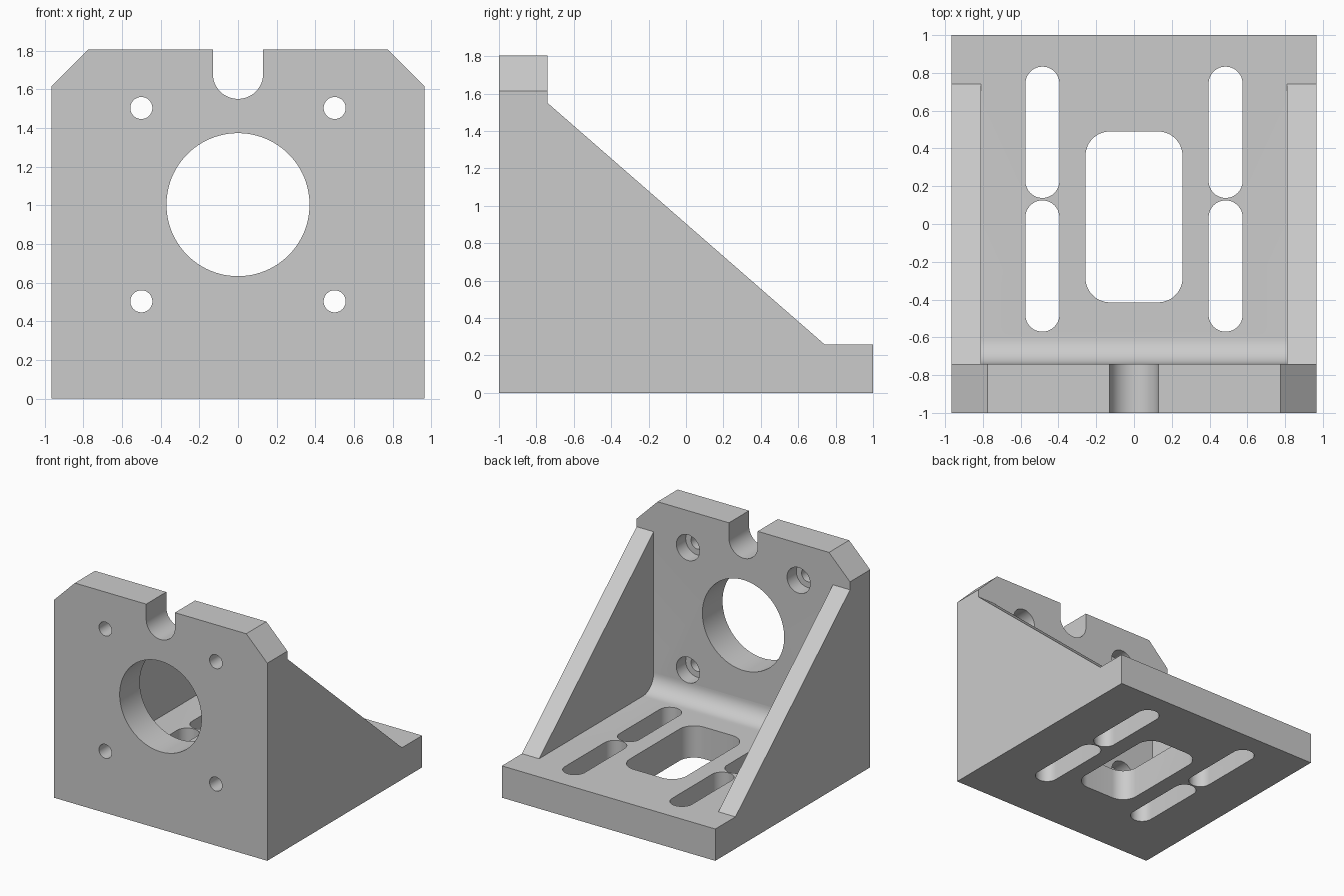
import bpy, bmesh, math
from mathutils import Vector

default = bpy.data.objects.get("Cube")
if default:
    bpy.data.objects.remove(default, do_unlink=True)

W, TOP, T = 0.965, 1.805, 0.26      # half width, height, plate thickness
INNER = -1 + T                      # back face of the upright plate

grey = bpy.data.materials.new("machined_grey")
grey.use_nodes = True
grey.diffuse_color = (0.6, 0.6, 0.6, 1)
grey.node_tree.nodes["Principled BSDF"].inputs["Base Color"].default_value = (0.6, 0.6, 0.6, 1)


def prism(name, outline, axis, lo, hi):
    """Extrude a 2D outline along an axis: x uses (y, z), y uses (x, z), z uses (x, y)."""
    place = {"x": lambda a, b, d: (d, a, b),
             "y": lambda a, b, d: (a, d, b),
             "z": lambda a, b, d: (a, b, d)}[axis]
    bm = bmesh.new()
    face = bm.faces.new([bm.verts.new(place(a, b, lo)) for a, b in outline])
    side = bmesh.ops.extrude_face_region(bm, geom=[face])
    moved = [g for g in side["geom"] if isinstance(g, bmesh.types.BMVert)]
    bmesh.ops.translate(bm, verts=moved, vec=Vector(place(0, 0, hi - lo)))
    bmesh.ops.recalc_face_normals(bm, faces=bm.faces)
    mesh = bpy.data.meshes.new(name)
    bm.to_mesh(mesh)
    bm.free()
    mesh.materials.append(grey)
    ob = bpy.data.objects.new(name, mesh)
    bpy.context.collection.objects.link(ob)
    return ob


def arc(cx, cy, r, start, end, n):
    angles = [math.radians(start + (end - start) * i / n) for i in range(n + 1)]
    return [(cx + r * math.cos(a), cy + r * math.sin(a)) for a in angles]


def circle(cx, cy, r, n=48):
    return arc(cx, cy, r, 0, 360, n)[:-1]


def rounded(x0, x1, y0, y1, r, n=12):
    return (arc(x1 - r, y1 - r, r, 0, 90, n) + arc(x0 + r, y1 - r, r, 90, 180, n)
            + arc(x0 + r, y0 + r, r, 180, 270, n) + arc(x1 - r, y0 + r, r, 270, 360, n))


def combine(body, other, operation):
    mod = body.modifiers.new(operation, "BOOLEAN")
    mod.operation, mod.solver, mod.object = operation, "EXACT", other
    bpy.context.view_layer.objects.active = body
    bpy.ops.object.modifier_apply(modifier=mod.name)
    bpy.data.objects.remove(other, do_unlink=True)


# Upright plate and base in one L section, with a fillet in the inner corner
R = 0.14
section = ([(-1, 0), (1, 0), (1, T)]
           + arc(INNER + R, T + R, R, 270, 180, 12)
           + [(INNER, TOP), (-1, TOP)])
bracket = prism("angle_bracket", section, "x", -W, W)

# Sloping side webs
web = [(-0.9, 0.1), (0.74, 0.1), (0.74, T), (INNER, 1.55), (-0.9, 1.55)]
for s in (-1, 1):
    lo, hi = sorted((s * 0.81, s * W))
    combine(bracket, prism("side_web", web, "x", lo, hi), "UNION")


def cut(name, outline, axis, lo, hi):
    combine(bracket, prism(name, outline, axis, lo, hi), "DIFFERENCE")


# Large bore and the round-bottomed top notch
cut("main_bore", circle(0, 1.003, 0.37, 96), "y", -1.1, INNER + 0.1)
notch = arc(0, 1.68, 0.13, 180, 360, 24) + [(0.13, 2), (-0.13, 2)]
cut("top_notch", notch, "y", -1.1, INNER + 0.1)

for s in (-1, 1):
    # Chamfered top corners
    corner = [(s * 0.775, TOP), (s * 0.775, 2), (s * 1.1, 2), (s * 1.1, 1.615), (s * W, 1.615)]
    cut("corner_chamfer", corner, "y", -1.1, INNER + 0.1)
    # Screw holes, counterbored from behind
    for z in (0.503, 1.503):
        cut("screw_hole", circle(s * 0.5, z, 0.057), "y", -1.1, INNER + 0.1)
        cut("counterbore", circle(s * 0.5, z, 0.105), "y", INNER - 0.12, INNER + 0.1)
    # Pairs of adjustment slots in the base
    for y0, y1 in ((-0.57, 0.125), (0.138, 0.833)):
        cut("base_slot", rounded(s * 0.485 - 0.09, s * 0.485 + 0.09, y0, y1, 0.0899),
            "z", -0.1, T + 0.1)

# Rounded window in the base
cut("base_window", rounded(-0.257, 0.257, -0.415, 0.49, 0.13), "z", -0.1, T + 0.1)

# Smooth curved walls, crisp edges
bpy.ops.object.select_all(action="DESELECT")
bracket.select_set(True)
bpy.context.view_layer.objects.active = bracket
bpy.ops.object.shade_smooth_by_angle(angle=math.radians(30))
